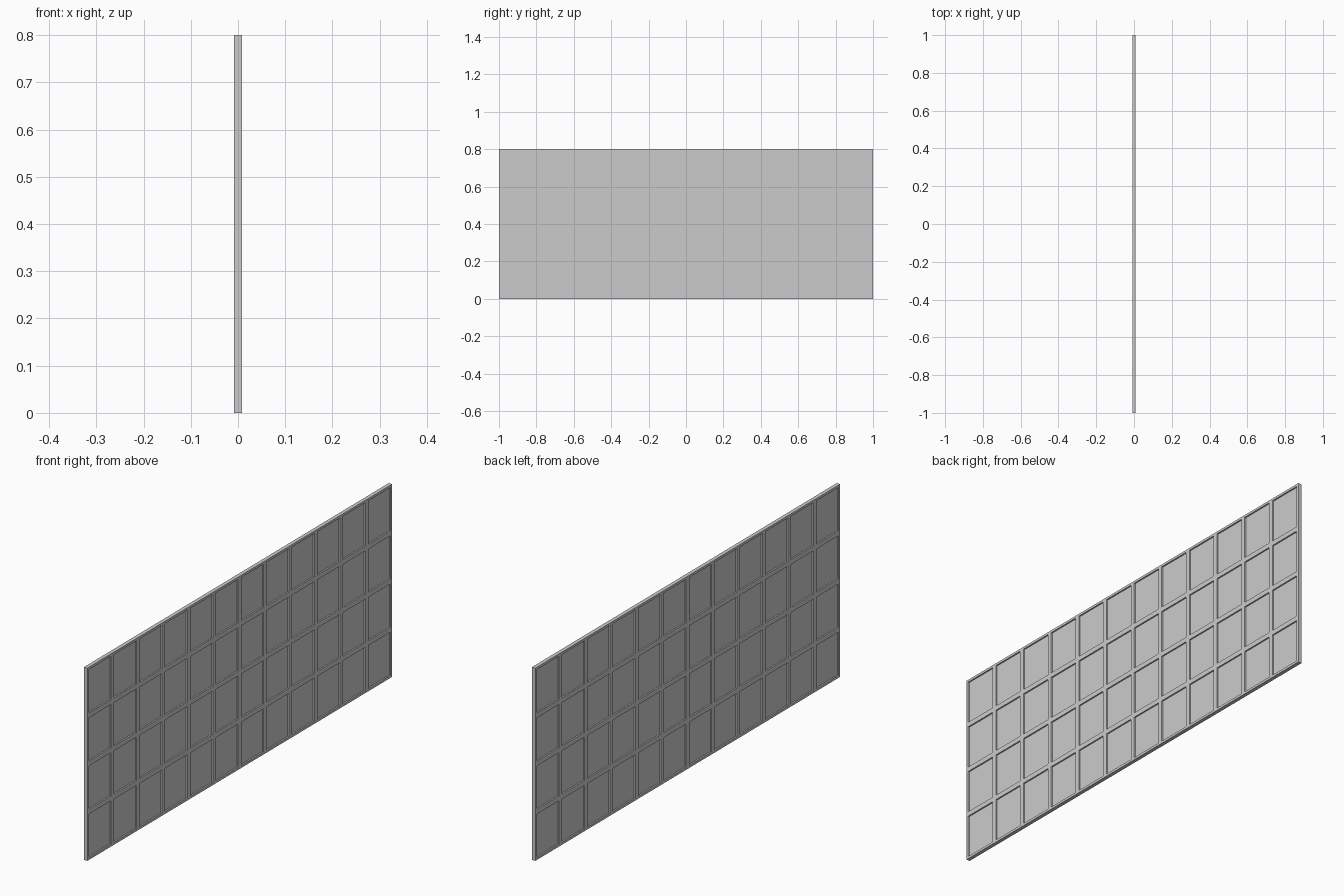
import bpy, bmesh

if "Cube" in bpy.data.objects:
    bpy.data.objects.remove(bpy.data.objects["Cube"])

L, H, T = 2.0, 0.8, 0.016      # length, height, thickness
COLS, ROWS = 12, 4
BAR, PANE = 0.02, 0.004        # bar width, pane thickness
EDGE = BAR / 2                 # border width

# One lattice frame with recessed panes on both faces
bm = bmesh.new()

def spans(start, size, n):
    """Coordinates of every bar edge along one axis."""
    pitch = size / n
    pts = [start]
    for i in range(n):
        pts += [start + i * pitch + EDGE, start + (i + 1) * pitch - EDGE]
    return pts + [start + size]

ys, zs = spans(-L / 2, L, COLS), spans(0, H, ROWS)

def quad(pts):
    bm.faces.new([bm.verts.new(p) for p in pts])

for s in (-1, 1):
    xo, xi = s * T / 2, s * PANE / 2
    for i in range(len(ys) - 1):
        for j in range(len(zs) - 1):
            pane = i % 2 == 1 and j % 2 == 1
            x = xi if pane else xo
            c = [(ys[i], zs[j]), (ys[i + 1], zs[j]),
                 (ys[i + 1], zs[j + 1]), (ys[i], zs[j + 1])]
            quad([(x, y, z) for y, z in c])
            if pane:               # walls of the recess
                for (a, b), (d, e) in zip(c, c[1:] + c[:1]):
                    quad([(xo, a, b), (xo, d, e), (xi, d, e), (xi, a, b)])

# Outer rim joining both faces
for pts, rim in ((ys, lambda t, x, k: (x, t, k * H)),
                 (zs, lambda t, x, k: (x, (k - 0.5) * L, t))):
    for a, b in zip(pts, pts[1:]):
        for k in (0, 1):
            quad([rim(a, -T / 2, k), rim(b, -T / 2, k),
                  rim(b, T / 2, k), rim(a, T / 2, k)])

bmesh.ops.remove_doubles(bm, verts=bm.verts, dist=1e-5)
bmesh.ops.recalc_face_normals(bm, faces=bm.faces)
me = bpy.data.meshes.new("lattice_panel")
bm.to_mesh(me)
bm.free()
ob = bpy.data.objects.new("lattice_panel", me)
bpy.context.collection.objects.link(ob)
